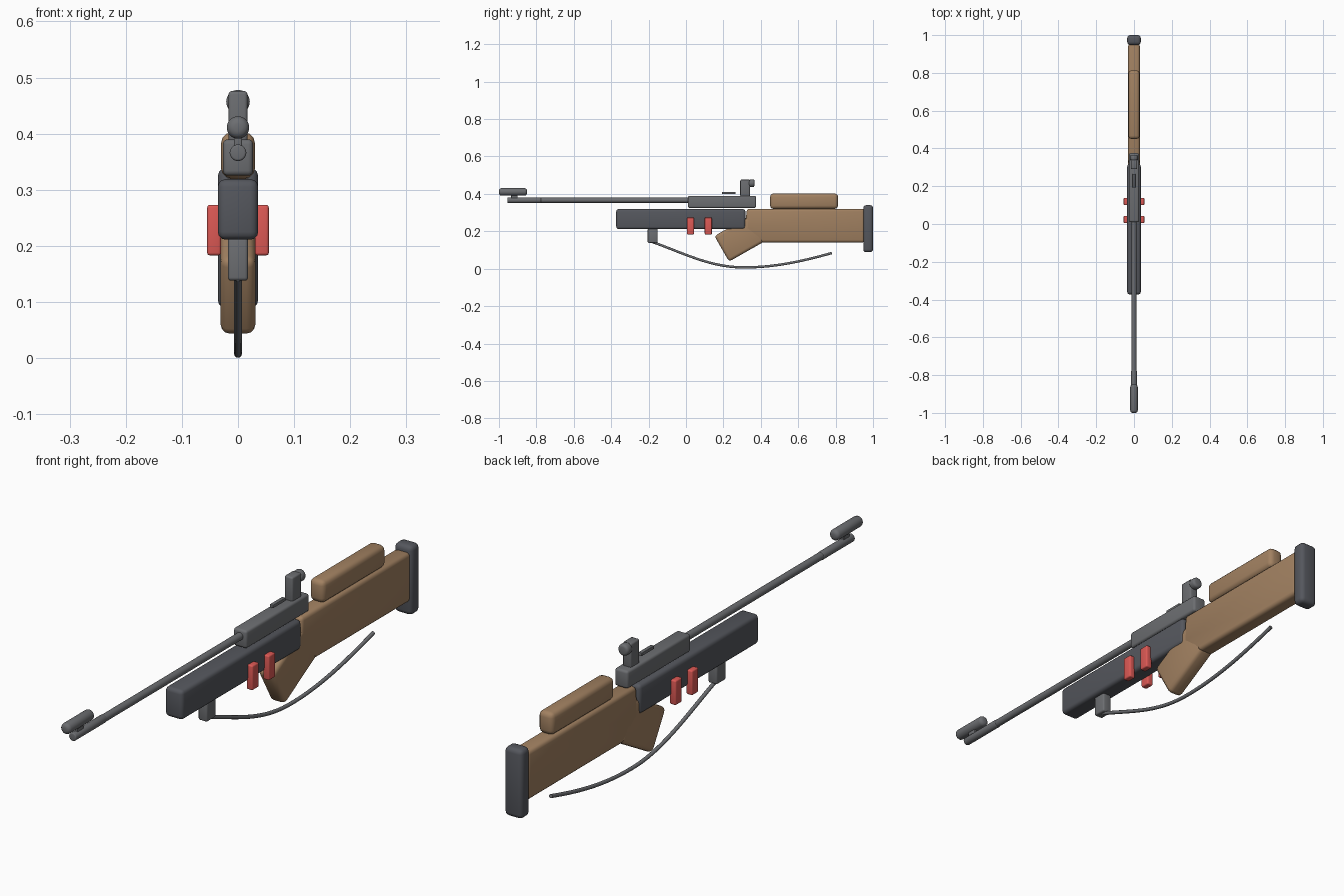
import bpy, bmesh, math
from mathutils import Vector

if "Cube" in bpy.data.objects:
    bpy.data.objects.remove(bpy.data.objects["Cube"])


def material(name, rgb):
    m = bpy.data.materials.new(name)
    m.diffuse_color = (*rgb, 1)
    m.use_nodes = True
    m.node_tree.nodes["Principled BSDF"].inputs["Base Color"].default_value = m.diffuse_color
    return m


WOOD = material("wood", (0.36, 0.22, 0.12))
DARK = material("dark_polymer", (0.09, 0.095, 0.11))
METAL = material("metal", (0.15, 0.155, 0.165))
RED = material("red", (0.72, 0.10, 0.09))


def finish(ob, mat, bevel=0):
    ob.data.materials.append(mat)
    bpy.ops.object.select_all(action='DESELECT')
    ob.select_set(True)
    bpy.context.view_layer.objects.active = ob
    if bevel:
        b = ob.modifiers.new("bevel", 'BEVEL')
        b.width, b.segments = bevel, 3
        b.limit_method, b.angle_limit = 'ANGLE', math.radians(30)
        bpy.ops.object.modifier_apply(modifier="bevel")
    bpy.ops.object.shade_smooth_by_angle(angle=math.radians(40))
    return ob


def prism(name, profile, x0, x1, mat, bevel):
    """Side profile in (y, z), extruded from x0 to x1."""
    bm = bmesh.new()
    face = bm.faces.new([bm.verts.new((x0, y, z)) for y, z in profile])
    new = bmesh.ops.extrude_face_region(bm, geom=[face])["geom"]
    bmesh.ops.translate(bm, vec=(x1 - x0, 0, 0),
                        verts=[g for g in new if isinstance(g, bmesh.types.BMVert)])
    bmesh.ops.recalc_face_normals(bm, faces=bm.faces)
    me = bpy.data.meshes.new(name)
    bm.to_mesh(me)
    bm.free()
    ob = bpy.data.objects.new(name, me)
    bpy.context.collection.objects.link(ob)
    return finish(ob, mat, bevel)


def box(name, y0, y1, z0, z1, x0, x1, mat, bevel):
    return prism(name, [(y0, z0), (y1, z0), (y1, z1), (y0, z1)], x0, x1, mat, bevel)


def tube(name, y0, y1, z, r, mat, bevel):
    """Cylinder lying along y."""
    bpy.ops.mesh.primitive_cylinder_add(vertices=32, radius=r, depth=y1 - y0,
                                        location=(0, (y0 + y1) / 2, z),
                                        rotation=(math.pi / 2, 0, 0))
    ob = bpy.context.object
    ob.name = name
    return finish(ob, mat, bevel)


# Wooden stock, grip and cheek rest
prism("stock", [(0.325, 0.32), (0.955, 0.32), (0.955, 0.14), (0.405, 0.14), (0.315, 0.21)],
      -0.031, 0.031, WOOD, 0.014)
prism("grip", [(0.152, 0.175), (0.23, 0.038), (0.42, 0.146), (0.342, 0.283)],
      -0.031, 0.031, WOOD, 0.016)
box("cheek_rest", 0.45, 0.813, 0.32, 0.402, -0.03, 0.03, WOOD, 0.018)

# Dark fore end and butt pad
box("fore_end", -0.373, 0.318, 0.211, 0.319, -0.036, 0.036, DARK, 0.014)
box("butt_pad", 0.948, 1.0, 0.088, 0.34, -0.036, 0.036, DARK, 0.016)

# Receiver, top rib, barrel and muzzle
box("receiver", 0.01, 0.375, 0.325, 0.39, -0.027, 0.027, METAL, 0.009)
box("top_rib", 0.193, 0.265, 0.399, 0.411, -0.007, 0.007, METAL, 0.002)
tube("barrel", -0.80, 0.02, 0.366, 0.0135, METAL, 0)
tube("muzzle", -0.955, -0.775, 0.366, 0.0148, METAL, 0.004)

# Front sight
box("front_sight_post", -0.935, -0.90, 0.37, 0.405, -0.007, 0.007, METAL, 0.002)
tube("front_sight_tunnel", -1.0, -0.85, 0.411, 0.02, METAL, 0.013)

# Rear sight
box("rear_sight_post", 0.29, 0.342, 0.385, 0.476, -0.017, 0.017, METAL, 0.006)
tube("rear_sight_eyepiece", 0.335, 0.366, 0.457, 0.021, METAL, 0.009)

# Red cartridge holders on both sides
for side, s in (("right", 1), ("left", -1)):
    for i, y in enumerate((0.005, 0.1)):
        a, b = sorted((0.03 * s, 0.055 * s))
        box(f"red_clip_{side}_{i + 1}", y, y + 0.038, 0.183, 0.273, a, b, RED, 0.005)

# Sling mount and hanging sling
box("sling_mount", -0.205, -0.152, 0.138, 0.215, -0.018, 0.018, METAL, 0.006)
cu = bpy.data.curves.new("sling", 'CURVE')
cu.dimensions = '3D'
cu.bevel_depth, cu.bevel_resolution, cu.use_fill_caps = 0.0068, 3, True
sp = cu.splines.new('BEZIER')
sp.bezier_points.add(2)
sp.resolution_u = 16
path = [((-0.18, 0.143), (0, 0)), ((0.29, 0.0075), (0.17, -0.004)), ((0.78, 0.084), (0, 0))]
ends = {0: (0.155, -0.055), 2: (0.16, 0.045)}
for i, (p, (c, (dy, dz))) in enumerate(zip(sp.bezier_points, path)):
    dy, dz = ends.get(i, (dy, dz))
    p.handle_left_type = p.handle_right_type = 'FREE'
    p.co = Vector((0, *c))
    p.handle_left = p.co - Vector((0, dy, dz))
    p.handle_right = p.co + Vector((0, dy, dz))
sling = bpy.data.objects.new("sling", cu)
bpy.context.collection.objects.link(sling)
cu.materials.append(METAL)
